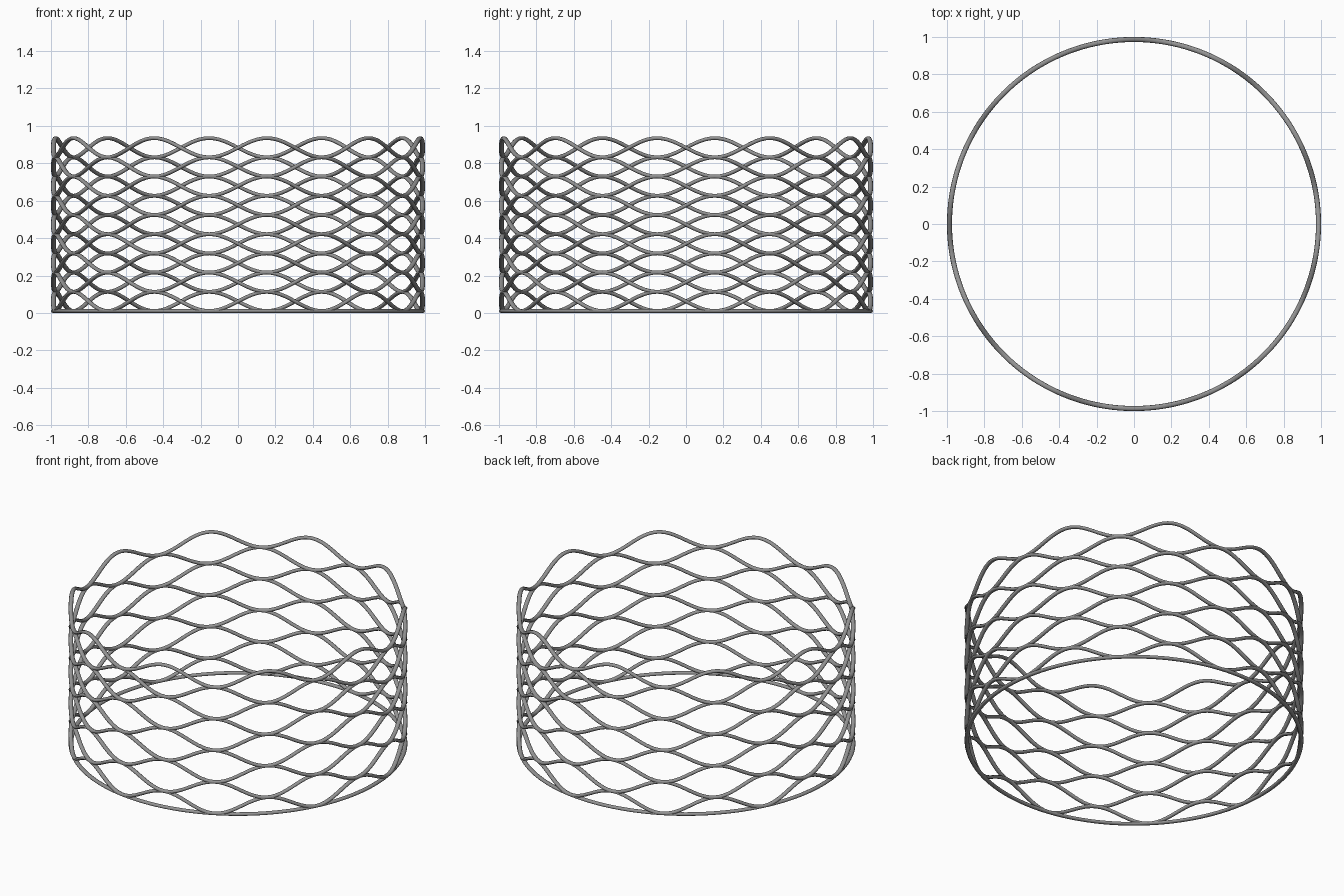
import bpy
import math

if "Cube" in bpy.data.objects:
    bpy.data.objects.remove(bpy.data.objects["Cube"])

WIRE = 0.0103            # half height of the wire
WIDE = 0.0135            # half width of the wire across the wall
RADIUS = 1.0 - WIDE      # centre line of the basket wall
TIERS = 9
STEP = 0.1027            # tier spacing, so crests meet the troughs above
WAVES = 10

steel = bpy.data.materials.new("grey_steel")
steel.diffuse_color = (0.29, 0.29, 0.29, 1)
steel.use_nodes = True
steel.node_tree.nodes["Principled BSDF"].inputs["Base Color"].default_value = steel.diffuse_color


def wire_loop(name, height, points=240):
    """Closed oval wire following height(angle) around the wall."""
    curve = bpy.data.curves.new(name, 'CURVE')
    curve.dimensions = '3D'
    curve.bevel_depth = WIRE
    curve.bevel_resolution = 3
    spline = curve.splines.new('POLY')
    spline.points.add(points - 1)
    spline.use_cyclic_u = True
    for i, p in enumerate(spline.points):
        a = 2 * math.pi * i / points
        p.co = (RADIUS * math.cos(a), RADIUS * math.sin(a), height(a), 1)
    curve.materials.append(steel)
    obj = bpy.data.objects.new(name, curve)
    bpy.context.collection.objects.link(obj)
    # Turn the bevelled curve into a smooth mesh
    bpy.ops.object.select_all(action='DESELECT')
    obj.select_set(True)
    bpy.context.view_layer.objects.active = obj
    bpy.ops.object.convert(target='MESH')
    obj = bpy.context.view_layer.objects.active
    # Widen the section across the wall
    for v in obj.data.vertices:
        r = math.hypot(v.co.x, v.co.y)
        f = (RADIUS + (r - RADIUS) * WIDE / WIRE) / r
        v.co.x *= f
        v.co.y *= f
    bpy.ops.object.shade_smooth()


# Flat ring at the base
wire_loop("base_ring", lambda a: WIRE)

# Stacked wavy wires, every second one shifted by half a wave
for t in range(TIERS):
    middle = WIRE + STEP * (t + 0.5)
    sign = -1 if t % 2 == 0 else 1
    wire_loop(f"wavy_wire_{t + 1}",
              lambda a: middle + sign * STEP / 2 * math.sin(WAVES * a))
